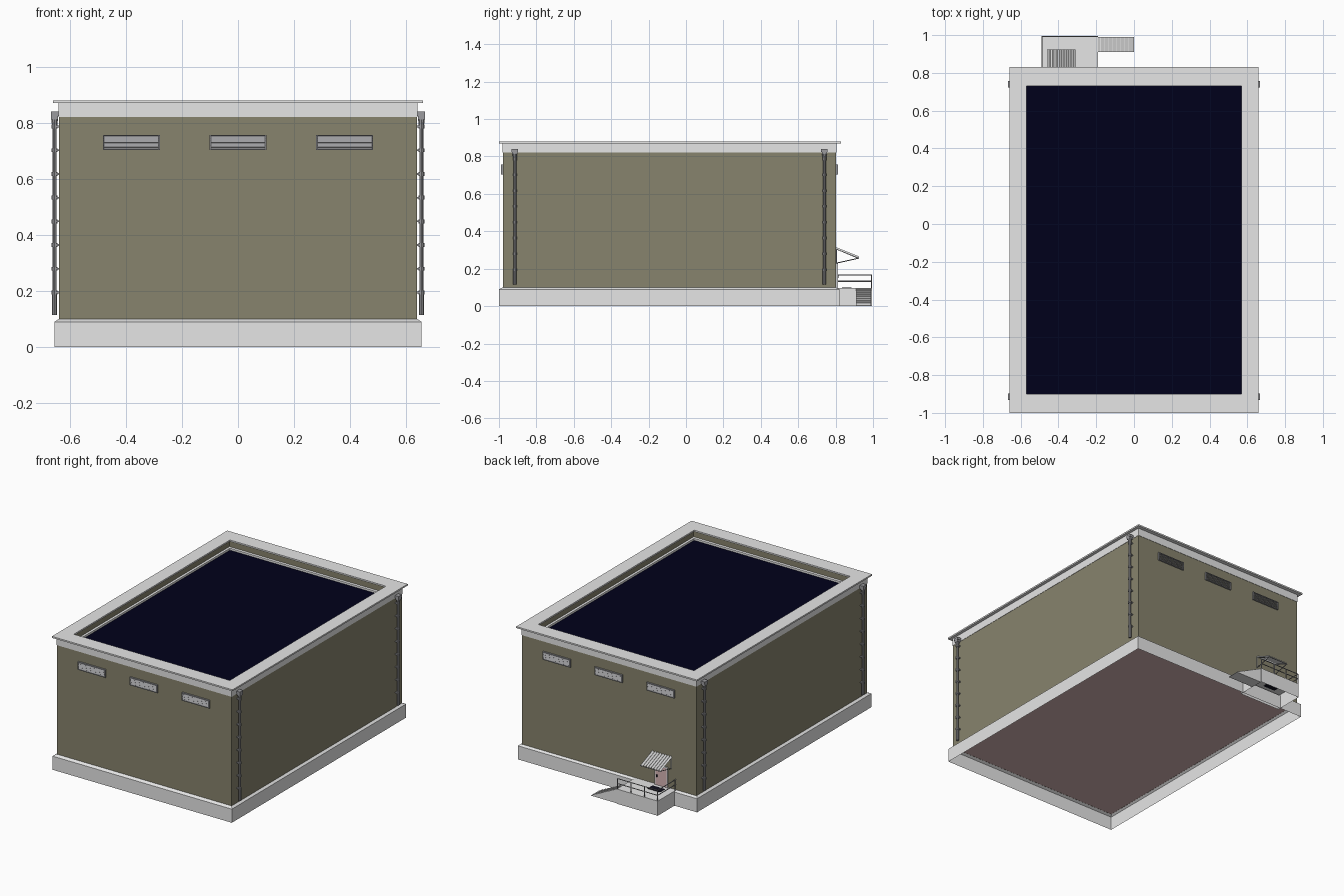
import bpy, bmesh, math
from mathutils import Vector, Matrix

if "Cube" in bpy.data.objects:
    bpy.data.objects.remove(bpy.data.objects["Cube"])


def mat(name, c):
    m = bpy.data.materials.new(name)
    m.diffuse_color = (*c, 1)
    m.use_nodes = True
    m.node_tree.nodes["Principled BSDF"].inputs["Base Color"].default_value = m.diffuse_color
    return m


CONCRETE = mat("light_concrete", (0.79, 0.79, 0.79))
OLIVE = mat("olive_wall", (0.242, 0.228, 0.153))
ROOF = mat("dark_roofing", (0.0, 0.0, 0.011))
METAL = mat("grey_metal", (0.33, 0.33, 0.345))
PINK = mat("dusky_pink", (0.67, 0.46, 0.46))
BLACK = mat("dark_rubber", (0.005, 0.005, 0.012))


def finish(name, bm, m):
    bmesh.ops.recalc_face_normals(bm, faces=bm.faces)
    me = bpy.data.meshes.new(name)
    bm.to_mesh(me)
    bm.free()
    me.materials.append(m)
    ob = bpy.data.objects.new(name, me)
    bpy.context.collection.objects.link(ob)
    return ob


def add_box(bm, x0, x1, y0, y1, z0, z1, tilt=0):
    mx = (Matrix.Translation(((x0 + x1) / 2, (y0 + y1) / 2, (z0 + z1) / 2))
          @ Matrix.Rotation(tilt, 4, 'X')
          @ Matrix.Diagonal((x1 - x0, y1 - y0, z1 - z0, 1)))
    return bmesh.ops.create_cube(bm, size=1, matrix=mx)['verts']


def boxes(name, m, *dims):
    bm = bmesh.new()
    for d in dims:
        add_box(bm, *d)
    return finish(name, bm, m)


def add_rod(bm, a, b, r, n=8, r2=None):
    a, b = Vector(a), Vector(b)
    d = b - a
    mx = Matrix.Translation((a + b) / 2) @ d.to_track_quat('Z', 'Y').to_matrix().to_4x4()
    bmesh.ops.create_cone(bm, cap_ends=True, segments=n, radius1=r,
                          radius2=r if r2 is None else r2, depth=d.length, matrix=mx)


def shell(name, m, levels, closed=False):
    """Skin a stack of rectangles given as (half x, y front, y back, z)."""
    bm = bmesh.new()
    rings = [[bm.verts.new(p) for p in ((-h, a, z), (h, a, z), (h, b, z), (-h, b, z))]
             for h, a, b, z in levels]
    pairs = list(zip(rings, rings[1:]))
    if closed:
        pairs.append((rings[-1], rings[0]))
    for r, s in pairs:
        for i in range(4):
            j = (i + 1) % 4
            bm.faces.new((r[i], r[j], s[j], s[i]))
    return finish(name, bm, m)


# Main body: plinth, walls, fascia, coping, roof and floor
shell("plinth", CONCRETE, [(.655, -1, .82, 0), (.655, -1, .82, .09), (.64, -.98, .80, .1)])
shell("walls", OLIVE, [(.638, -.978, .803, .095), (.638, -.978, .803, .822)])
shell("fascia", CONCRETE, [(.636, -.976, .801, .82), (.64, -.98, .805, .82),
                           (.64, -.98, .805, .87)])
shell("coping", CONCRETE, [(.66, -1, .83, .87), (.66, -1, .83, .88),
                           (.57, -.9, .73, .88), (.57, -.9, .73, .87)], True)
shell("parapet_inside", OLIVE, [(.583, -.913, .743, .87), (.583, -.913, .743, .828)])
shell("roof_edging", CONCRETE, [(.583, -.913, .743, .828), (.571, -.901, .731, .825),
                                (.571, -.901, .731, .81)])
boxes("roof", ROOF, (-.575, .575, -.905, .735, .80, .812))
boxes("floor", PINK, (-.637, .637, -.977, .797, .095, .1))

# Louvred vents, three on the front and three on the back
for side, wall, s in (("front", -.978, -1), ("back", .803, 1)):
    for k, cx in enumerate((-.38, 0, .38)):
        y0, y1 = sorted((wall, wall + s * .010))
        x0, x1, z0, z1 = cx - .101, cx + .101, .703, .756
        boxes(f"vent_frame_{side}_{k}", METAL,
              (x0, x1, y0, y1, z0, z0 + .004), (x0, x1, y0, y1, z1 - .004, z1),
              (x0, x0 + .004, y0, y1, z0, z1), (x1 - .004, x1, y0, y1, z0, z1))
        boxes(f"vent_slats_{side}_{k}", METAL,
              *[(x0 + .003, x1 - .003, y0 - .001, y1 + .001,
                 z0 + .0065 + i * .0078, z0 + .0078 + i * .0078, -s * .95) for i in range(6)])

# Downpipes with hoppers and brackets near the four corners
for side in (-1, 1):
    for k, y in enumerate((-.915, .74)):
        x = side * .654
        bm = bmesh.new()
        add_rod(bm, (x, y, .115), (x, y, .81), .0075, 10)
        add_rod(bm, (x, y, .115), (x, y, .19), .009, 10)
        for i in range(8):
            z = .195 + i * .0845
            add_rod(bm, (x, y, z - .007), (x, y, z + .007), .011, 10)
            xa, xb = sorted((x, side * .637))
            add_box(bm, xa, xb, y - .01, y + .01, z - .003, z + .003)
        add_rod(bm, (x, y, .785), (x, y, .815), .009, 10, .013)
        add_box(bm, x - .012, x + .012, y - .014, y + .014, .812, .824)
        add_box(bm, x - .013, x + .013, y - .017, y + .017, .824, .84)
        finish(f"downpipe_{'left' if side < 0 else 'right'}_{k}", bm, METAL)

# Entrance landing, open underneath
bm = bmesh.new()
add_box(bm, -.49, -.19, .80, .995, 0, .097)
bmesh.ops.delete(bm, geom=[f for f in bm.faces if f.calc_center_median().z < .01],
                 context='FACES')
finish("landing", bm, CONCRETE)

# Ramp: a wedge running down towards the middle, with grip ribs
bm = bmesh.new()
profile = [(-.19, .095), (0, .003), (0, 0), (-.19, 0)]
face = bm.faces.new([bm.verts.new((x, .91, z)) for x, z in profile])
ext = bmesh.ops.extrude_face_region(bm, geom=[face])['geom']
bmesh.ops.translate(bm, vec=(0, .08, 0), verts=[v for v in ext if isinstance(v, bmesh.types.BMVert)])
finish("ramp", bm, CONCRETE)
boxes("ramp_ribs", CONCRETE,
      *[(-.18 + i * .021, -.176 + i * .021, .912, .988, .085 - i * .0102, .0925 - i * .0102)
        for i in range(8)])

# Door, frame and mat
boxes("door", PINK, (-.425, -.345, .80, .809, .097, .225))
boxes("door_frame", CONCRETE, (-.432, -.425, .80, .812, .097, .232),
      (-.345, -.338, .80, .812, .097, .232), (-.432, -.338, .80, .812, .225, .232))
boxes("door_handle", BLACK, (-.357, -.352, .809, .815, .15, .165))
boxes("door_mat", BLACK, (-.43, -.34, .835, .885, .096, .1))

# Railing along the outer edge and the closed end of the landing
bm = bmesh.new()
for x, y in ((-.487, .81), (-.487, .992), (-.39, .992), (-.293, .992), (-.194, .992)):
    add_rod(bm, (x, y, .095), (x, y, .166), .003, 6)
for z in (.133, .166):
    add_rod(bm, (-.487, .803, z), (-.487, .992, z), .003, 6)
    add_rod(bm, (-.487, .992, z), (-.194, .992, z), .003, 6)
finish("railing", bm, METAL)

# Corrugated canopy over the door
bm = bmesh.new()
steps = 16
back, front = [[bm.verts.new((-.46 + .15 * i / steps, y, z + .010 * (i % 2)))
                for i in range(steps + 1)] for y, z in ((.80, .306), (.925, .256))]
for i in range(steps):
    bm.faces.new((back[i], back[i + 1], front[i + 1], front[i]))
finish("canopy_sheet", bm, CONCRETE)

# Canopy brackets
bm = bmesh.new()
for x in (-.455, -.315):
    add_rod(bm, (x, .805, .305), (x, .922, .256), .0025, 6)
    add_rod(bm, (x, .805, .23), (x, .922, .256), .0025, 6)
    add_rod(bm, (x, .805, .228), (x, .805, .305), .0025, 6)
add_rod(bm, (-.46, .922, .256), (-.31, .922, .256), .0025, 6)
finish("canopy_brackets", bm, METAL)
